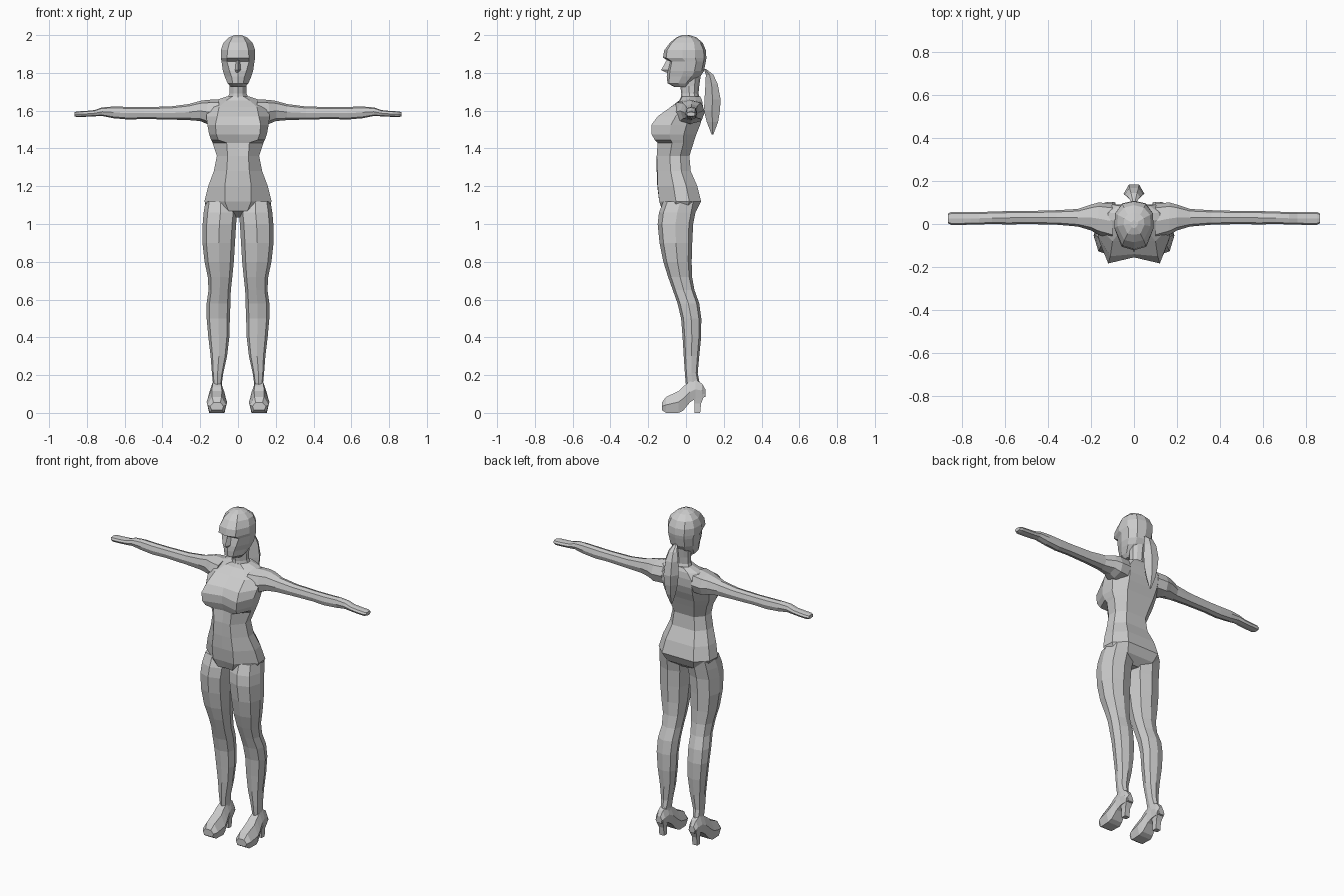
import bpy, bmesh, math

grey = bpy.data.materials.new("plain grey")
grey.diffuse_color = (0.6, 0.6, 0.6, 1)


def loft(name, rings, mirror=False):
    """Skin a list of equal-length rings and cap both ends."""
    bm = bmesh.new()
    vs = [[bm.verts.new(p) for p in r] for r in rings]
    n = len(vs[0])
    for a, b in zip(vs, vs[1:]):
        for i in range(n):
            j = (i + 1) % n
            bm.faces.new((a[i], a[j], b[j], b[i]))
    bm.faces.new(vs[0][::-1])
    bm.faces.new(vs[-1])
    bmesh.ops.recalc_face_normals(bm, faces=bm.faces)
    me = bpy.data.meshes.new(name)
    bm.to_mesh(me)
    bm.free()
    me.materials.append(grey)
    ob = bpy.data.objects.new(name, me)
    bpy.context.collection.objects.link(ob)
    if mirror:
        ob.modifiers.new("mirror", 'MIRROR').use_mirror_merge = False
    return ob


def body_ring(z, hw, fw, yc, yf, yb, a=0.4, b=0.72, bw=0.6, dip=0.0):
    """Symmetric ten-sided section: centre front, front corner, two sides, back corner, centre back."""
    d = yb - yf
    half = [(fw, yf), (hw, yf + a * d), (hw * 0.97, yf + b * d), (hw * bw, yb - dip)]
    pts = [(0, yc)] + half + [(0, yb)] + [(-x, y) for x, y in reversed(half)]
    return [(x, y, z) for x, y in pts]


def octagon(u0, u1, v0, v1):
    """Slightly squared octagon filling a rectangle."""
    out = []
    for k in range(8):
        t = k * math.pi / 4
        c, s = math.cos(t), math.sin(t)
        sq = lambda w: math.copysign(abs(w) ** 0.8, w)
        out.append(((u0 + u1) / 2 + sq(c) * (u1 - u0) / 2,
                    (v0 + v1) / 2 + sq(s) * (v1 - v0) / 2))
    return out


# torso: height, half width, front corner x, centre front y, front y, back y
torso = [
    (1.035, 0.06, 0.025, -0.06, -0.06, 0.01),
    (1.07, 0.15, 0.05, -0.12, -0.125, 0.055),
    (1.12, 0.178, 0.07, -0.14, -0.142, 0.08),
    (1.20, 0.158, 0.07, -0.152, -0.15, 0.06),
    (1.28, 0.128, 0.06, -0.155, -0.152, 0.025),
    (1.36, 0.112, 0.055, -0.15, -0.155, 0.018),
    (1.43, 0.135, 0.06, -0.14, -0.15, 0.04),
    (1.445, 0.142, 0.105, -0.145, -0.165, 0.045),
    (1.475, 0.153, 0.115, -0.152, -0.182, 0.055),
    (1.525, 0.162, 0.12, -0.155, -0.183, 0.075),
    (1.57, 0.168, 0.11, -0.14, -0.15, 0.088),
    (1.62, 0.165, 0.10, -0.08, -0.08, 0.09),
    (1.655, 0.12, 0.06, -0.035, -0.03, 0.085),
    (1.675, 0.06, 0.03, -0.025, -0.02, 0.075),
]
loft("torso", [body_ring(*s) for s in torso])

# neck
loft("neck", [body_ring(z, w, w * 0.5, f, f + 0.01, b, dip=0.01)
              for z, w, f, b in [(1.65, 0.062, -0.03, 0.08), (1.69, 0.046, -0.025, 0.066),
                                 (1.73, 0.045, -0.03, 0.07), (1.80, 0.05, -0.03, 0.08)]])

# head: jaw, mouth, recessed eye band, brow ledge, skull
head = [
    (1.725, 0.038, 0.022, -0.06, -0.055, 0.01),
    (1.745, 0.055, 0.028, -0.098, -0.09, 0.035),
    (1.78, 0.070, 0.034, -0.102, -0.088, 0.075),
    (1.81, 0.080, 0.045, -0.098, -0.085, 0.095),
    (1.86, 0.087, 0.058, -0.085, -0.075, 0.105),
    (1.88, 0.091, 0.058, -0.122, -0.105, 0.108),
    (1.92, 0.091, 0.055, -0.115, -0.10, 0.105),
    (1.96, 0.077, 0.045, -0.085, -0.075, 0.088),
    (1.988, 0.048, 0.03, -0.05, -0.045, 0.055),
    (2.0, 0.018, 0.01, -0.02, -0.015, 0.02),
]
loft("head", [body_ring(*s, dip=0.012) for s in head])

# nose wedge
loft("nose", [[(-w, -0.08, z), (0, y, z), (w, -0.08, z)]
              for z, w, y in [(1.80, 0.018, -0.10), (1.815, 0.02, -0.132), (1.872, 0.010, -0.10)]])

# ponytail: height, half width, front y, back y
tail = [(1.82, 0.012, 0.095, 0.108), (1.79, 0.028, 0.105, 0.145), (1.74, 0.042, 0.103, 0.168),
        (1.66, 0.048, 0.098, 0.183), (1.60, 0.04, 0.095, 0.18), (1.54, 0.028, 0.11, 0.17),
        (1.475, 0.006, 0.135, 0.145)]
loft("ponytail", [[(-w, (f + b) / 2, z), (0, f, z), (w, (f + b) / 2, z),
                   (w * 0.5, b, z), (-w * 0.5, b, z)] for z, w, f, b in tail])

# arms with flat hands: x, y range, z range
arms = [
    (0.10, -0.07, 0.095, 1.53, 1.66), (0.165, -0.05, 0.10, 1.53, 1.657),
    (0.20, -0.03, 0.09, 1.545, 1.652), (0.26, -0.012, 0.07, 1.55, 1.635),
    (0.36, -0.003, 0.064, 1.553, 1.622), (0.50, 0.0, 0.06, 1.556, 1.619),
    (0.58, -0.002, 0.06, 1.553, 1.62), (0.66, 0.0, 0.058, 1.56, 1.622),
    (0.72, -0.002, 0.055, 1.572, 1.617), (0.76, -0.003, 0.055, 1.57, 1.603),
    (0.80, -0.004, 0.056, 1.568, 1.599), (0.85, -0.004, 0.056, 1.566, 1.596),
    (0.865, 0.004, 0.048, 1.57, 1.593),
]
loft("arm", [[(x, y, z) for y, z in octagon(*r)] for x, *r in arms], mirror=True)

# legs: height, x range, y range
legs = [
    (0.11, 0.082, 0.135, 0.005, 0.085), (0.16, 0.085, 0.133, -0.002, 0.072),
    (0.21, 0.078, 0.138, -0.006, 0.062), (0.30, 0.058, 0.145, -0.012, 0.07),
    (0.40, 0.046, 0.157, -0.018, 0.08), (0.50, 0.043, 0.166, -0.026, 0.081),
    (0.58, 0.040, 0.166, -0.045, 0.07), (0.65, 0.038, 0.156, -0.07, 0.045),
    (0.72, 0.030, 0.16, -0.095, 0.032), (0.80, 0.022, 0.177, -0.12, 0.03),
    (0.90, 0.016, 0.188, -0.14, 0.033), (1.00, 0.010, 0.187, -0.15, 0.038),
    (1.06, 0.004, 0.182, -0.143, 0.05), (1.12, 0.01, 0.172, -0.12, 0.06),
]
loft("leg", [[(x, y, z) for x, y in octagon(*r)] for z, *r in legs], mirror=True)

# platform shoes: y, bottom z, top z, half width
shoes = [(-0.128, 0.015, 0.055, 0.036), (-0.105, 0.0, 0.085, 0.05), (-0.04, 0.0, 0.115, 0.054),
         (-0.015, 0.012, 0.14, 0.048), (0.02, 0.055, 0.165, 0.04), (0.05, 0.075, 0.175, 0.034),
         (0.085, 0.08, 0.155, 0.03), (0.102, 0.085, 0.125, 0.02)]
loft("shoe", [[(0.112 + w * k, y, lo + t * (hi - lo)) for k, t in
               [(-0.75, 0), (0.75, 0), (1, 0.5), (0.5, 1), (-0.5, 1), (-1, 0.5)]]
              for y, lo, hi, w in shoes], mirror=True)

# shoe heels
loft("shoe_heel", [[(0.112 + sx * w, y, z) for sx, y in [(-1, f), (1, f), (1, b), (-1, b)]]
                   for z, w, f, b in [(0.0, 0.016, 0.046, 0.075), (0.05, 0.016, 0.046, 0.08),
                                      (0.1, 0.026, 0.038, 0.1)]], mirror=True)
